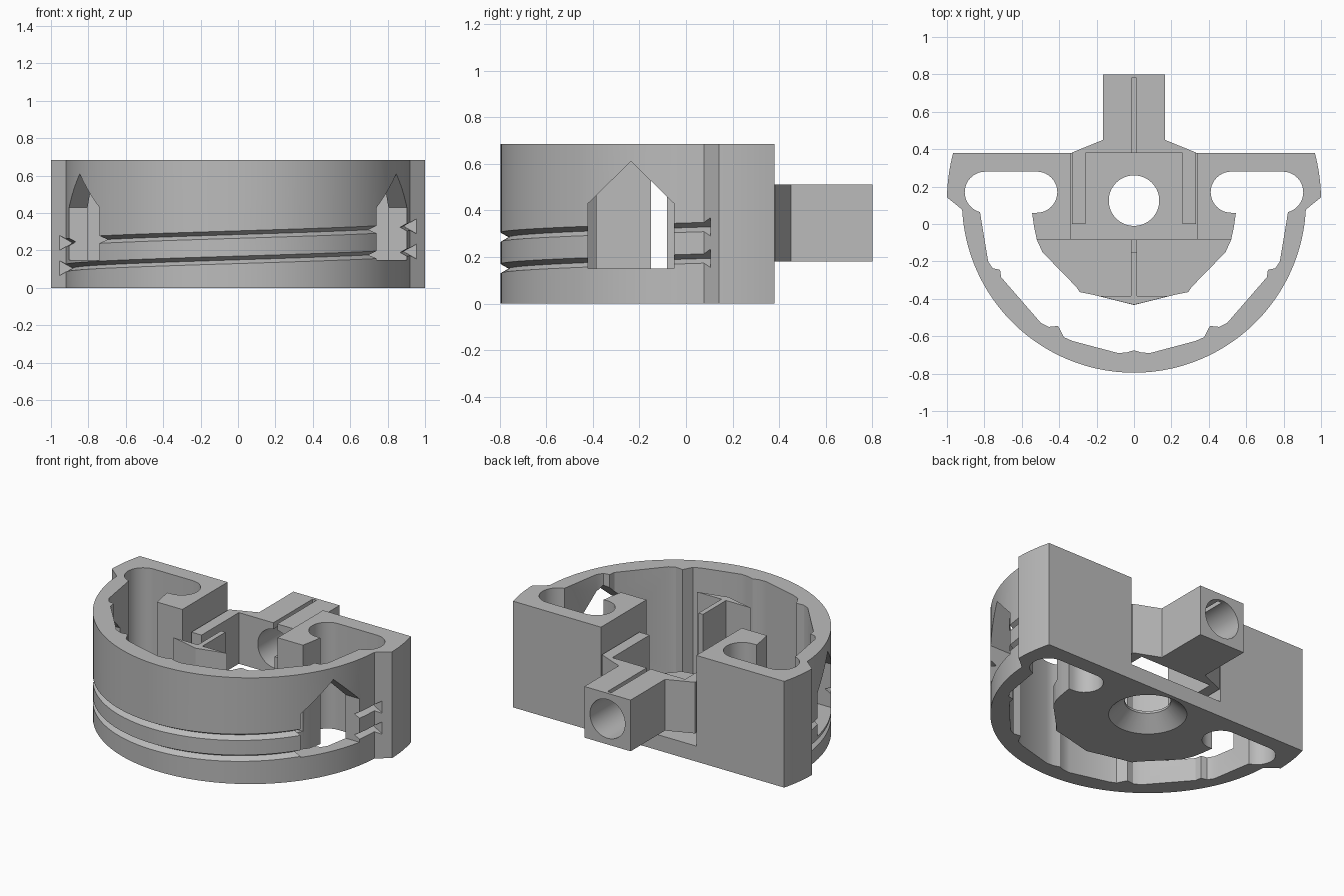
import bpy, bmesh
from math import sin, cos, radians
from mathutils import Matrix, Vector

if "Cube" in bpy.data.objects:
    bpy.data.objects.remove(bpy.data.objects["Cube"])

GREY = (0.5, 0.5, 0.5, 1.0)
mat = bpy.data.materials.new("plain grey")
mat.use_nodes = True
mat.diffuse_color = GREY
mat.node_tree.nodes["Principled BSDF"].inputs["Base Color"].default_value = GREY

H = 0.685        # full height
CY = 0.125       # centre of the round outline in y


def finish(name, bm):
    bmesh.ops.recalc_face_normals(bm, faces=bm.faces[:])
    mesh = bpy.data.meshes.new(name)
    bm.to_mesh(mesh)
    bm.free()
    mesh.materials.append(mat)
    ob = bpy.data.objects.new(name, mesh)
    bpy.context.collection.objects.link(ob)
    return ob


def prism(name, pts, lo, hi, axis="z"):
    """Extrude a closed 2D outline along z, or a (y, z) outline along x."""
    bm = bmesh.new()
    place = (lambda a, b, h: (a, b, h)) if axis == "z" else (lambda a, b, h: (h, a, b))
    face = bm.faces.new([bm.verts.new(place(a, b, lo)) for a, b in pts])
    out = bmesh.ops.extrude_face_region(bm, geom=[face])
    move = Vector(place(0, 0, hi - lo))
    bmesh.ops.translate(bm, vec=move, verts=[v for v in out["geom"] if isinstance(v, bmesh.types.BMVert)])
    return finish(name, bm)


def box(name, x0, x1, y0, y1, z0, z1):
    return prism(name, [(x0, y0), (x1, y0), (x1, y1), (x0, y1)], z0, z1)


def cone(name, r1, r2, depth, matrix):
    bm = bmesh.new()
    bmesh.ops.create_cone(bm, cap_ends=True, segments=64, radius1=r1, radius2=r2, depth=depth, matrix=matrix)
    return finish(name, bm)


def arc(cx, cy, r, a0, a1, n):
    angles = [radians(a0 + (a1 - a0) * i / n) for i in range(n + 1)]
    return [(cx + r * cos(a), cy + r * sin(a)) for a in angles]


def mirrored(half):
    """Close a right-hand outline with its mirror image, sharing points on x = 0."""
    return half + [(-x, y) for x, y in reversed(half) if abs(x) > 1e-6]


def cut(target, cutter):
    cutter.hide_render = True
    mod = target.modifiers.new("cut", "BOOLEAN")
    mod.operation = "DIFFERENCE"
    mod.solver = "EXACT"
    mod.object = cutter
    bpy.context.view_layer.objects.active = target
    bpy.ops.object.modifier_apply(modifier=mod.name)
    bpy.data.objects.remove(cutter)


# Half-round housing with wider shoulders at the back
outline = arc(0, CY, 0.92, -90, -3, 48) + arc(0, CY, 1.0, 1, 14.8, 8)
outline[0] = (0, CY - 0.92)
housing = prism("housing", mirrored(outline), 0, H)

# Through cavity between the outer wall and the central island
cavity = [(0, -0.675), (0.04, -0.687), (0.086, -0.69), (0.33, -0.625), (0.375, -0.605),
          (0.406, -0.545), (0.455, -0.55), (0.497, -0.53), (0.71, -0.285), (0.716, -0.245),
          (0.755, -0.237), (0.78, -0.2)]
cavity += arc(0.795, 0.17, 0.11, -75, 90, 18) + arc(0.52, 0.17, 0.11, 90, 270, 20)
cavity += [(0.545, 0.06), (0.535, -0.01), (0.52, -0.083), (0.49, -0.15),
           (0.31, -0.335), (0.29, -0.364), (0.22, -0.378), (0, -0.433)]
cut(housing, prism("cavity_cutter", mirrored(cavity), -0.1, H + 0.1))

# Rear pocket for the sliding fork, and the lowered front of the island
cut(housing, box("pocket_cutter", -0.34, 0.34, -0.083, 0.6, 0.1, 1))
cut(housing, box("front_cutter", -0.56, 0.56, -0.45, -0.082, 0.13, 1))

# Countersunk hole in the floor
cut(housing, cone("hole_cutter", 0.135, 0.135, 0.5, Matrix.Translation((0, CY, 0.15))))
cut(housing, cone("countersink_cutter", 0.24, 0.13, 0.1, Matrix.Translation((0, CY, 0.04))))

# Pointed windows in both side walls
window = [(-0.42, 0.15), (-0.052, 0.15), (-0.052, 0.43), (-0.236, 0.61), (-0.42, 0.43)]
for x0, x1 in ((0.58, 1.2), (-1.2, -0.58)):
    cut(housing, prism("window_cutter", window, x0, x1, "x"))

# Two rising V grooves around the outside
for base in (0.15, 0.285):
    bm = bmesh.new()
    rings = []
    for i in range(97):
        deg = -179 + 178 * i / 96
        a, z = radians(deg), base + 0.045 * (deg + 90) / 90
        rings.append([bm.verts.new((r * cos(a), CY + r * sin(a), z + dz))
                      for r, dz in ((0.885, 0), (0.955, -0.04), (0.955, 0.04))])
    for p, q in zip(rings, rings[1:]):
        for k in range(3):
            bm.faces.new((p[k], p[k - 1], q[k - 1], q[k]))
    bm.faces.new(rings[0])
    bm.faces.new(rings[-1])
    cut(housing, finish("groove_cutter", bm))

# Upright front wall and stiffening fin on the island
front_wall = prism("front_wall", [(-0.19, -0.385), (0, -0.432), (0.19, -0.385)], 0.1, 0.66)
fin = box("front_fin", -0.016, 0.016, -0.39, -0.15, 0.1, 0.66)
fin_foot = box("fin_foot", -0.016, 0.016, -0.155, -0.083, 0.1, 0.145)

# Sliding fork with a bored, slotted arm
fork_half = [(0, 0.38), (0.26, 0.38), (0.26, 0), (0.332, 0), (0.332, 0.382),
             (0.165, 0.45), (0.165, 0.8), (0, 0.8)]
fork = prism("sliding_fork", mirrored(fork_half), 0.18, 0.51)
bore = Matrix.Translation((0, 0.6, 0.345)) @ Matrix.Rotation(radians(90), 4, "X")
cut(fork, cone("bore_cutter", 0.125, 0.125, 0.8, bore))
cut(fork, box("slit_cutter", -0.014, 0.014, 0.3, 0.78, 0.345, 0.6))

# Smooth the round walls, keep the edges sharp
for ob in (housing, fork):
    bpy.ops.object.select_all(action="DESELECT")
    ob.select_set(True)
    bpy.context.view_layer.objects.active = ob
    bpy.ops.object.shade_smooth_by_angle(angle=radians(25))
